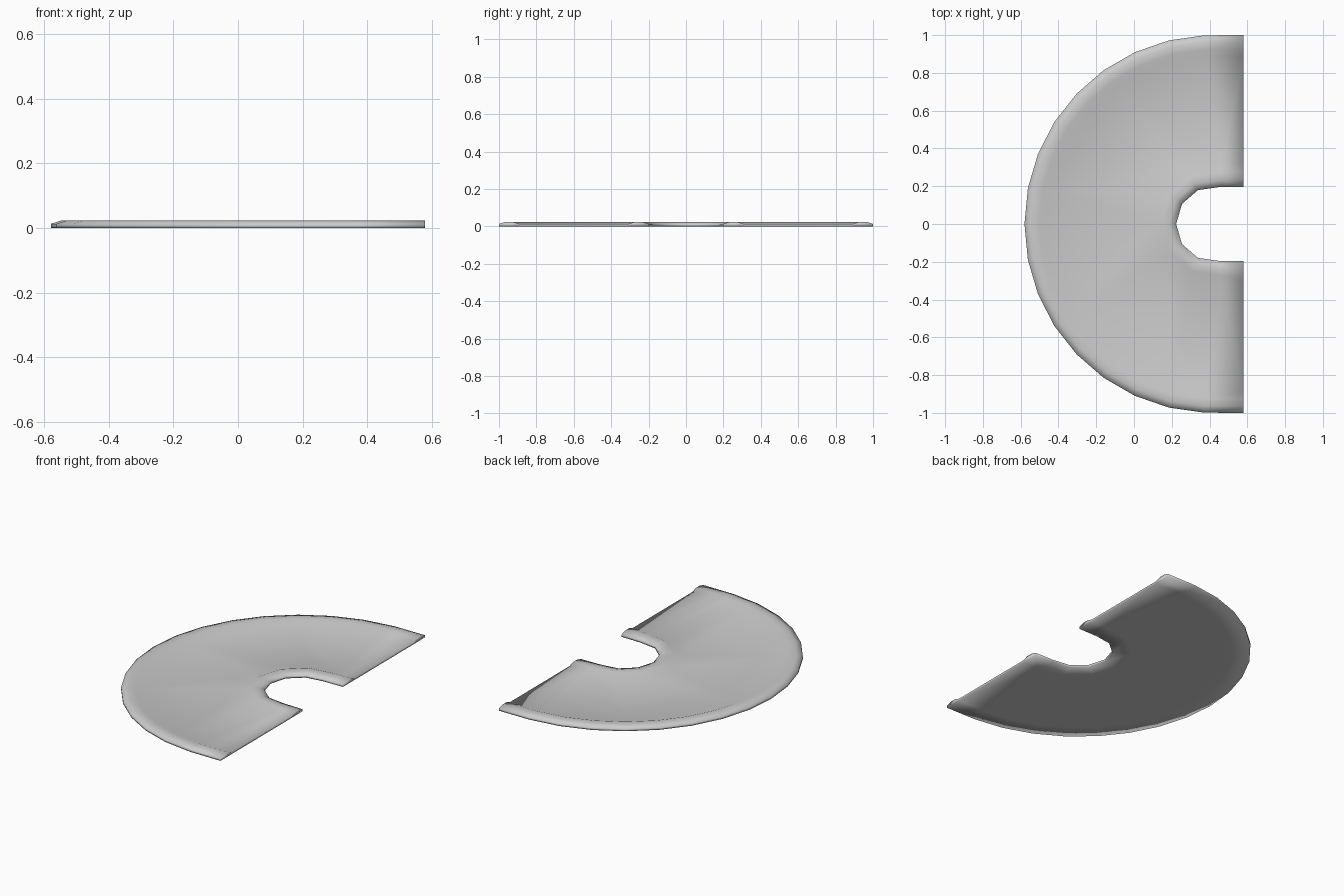
import bpy, bmesh, math

if "Cube" in bpy.data.objects:
    bpy.data.objects.remove(bpy.data.objects["Cube"])

END_X = 0.58      # straight cut end
CX = 0.42         # centre of the arcs

mat = bpy.data.materials.new("light grey")
mat.diffuse_color = (0.6, 0.6, 0.6, 1)
mat.use_nodes = True
mat.node_tree.nodes["Principled BSDF"].inputs["Base Color"].default_value = mat.diffuse_color

bm = bmesh.new()


def ring(r, z, half, step):
    """Half-round row of vertices with straight ends running to the cut."""
    pts = [(END_X, r)]
    for i in range(half, -half - 1, -1):
        a = math.radians(i * step)
        pts.append((CX - r * math.cos(a), r * math.sin(a)))
    pts.append((END_X, -r))
    return [bm.verts.new((x, y, z)) for x, y in pts]


def rim(profile, half, step):
    """Raised lip swept along the arc, closed underneath and at both ends."""
    rows = [ring(r, z, half, step) for r, z in profile]
    for k, a in enumerate(rows):
        b = rows[(k + 1) % len(rows)]
        if k == len(rows) - 2:
            continue                      # side that joins the floor plate
        for i in range(len(a) - 1):
            bm.faces.new((a[i], a[i + 1], b[i + 1], b[i]))
    for e in (0, -1):
        bm.faces.new([row[e] for row in rows])
    return rows[-2], rows[-1]             # floor top row, floor bottom row


# Outer and inner lips
o_top, o_bot = rim([(1, 0), (1, .013), (.965, .024), (.925, .024),
                    (.89, .012), (.89, 0)], 8, 360 / 33)
i_top, i_bot = rim([(.197, 0), (.197, .013), (.235, .024), (.275, .024),
                    (.31, .012), (.31, 0)], 3, 360 / 11)

# Flat floor between the lips, with a straight strip beside each cut end
for o, i in ((o_top, i_top), (o_bot, i_bot)):
    bm.faces.new((o[0], o[1], i[1], i[0]))
    bm.faces.new((o[-1], o[-2], i[-2], i[-1]))
    n, m = len(o) // 2, len(i) // 2
    bm.faces.new(o[1:n + 1] + i[m:0:-1])
    bm.faces.new(o[n:-1] + i[-2:m - 1:-1])

# Cut ends of the floor
for e in (0, -1):
    bm.faces.new((o_top[e], i_top[e], i_bot[e], o_bot[e]))

bmesh.ops.recalc_face_normals(bm, faces=bm.faces)
for f in bm.faces:
    f.smooth = True

mesh = bpy.data.meshes.new("half_ring_plate")
bm.to_mesh(mesh)
bm.free()
mesh.materials.append(mat)
obj = bpy.data.objects.new("half_ring_plate", mesh)
bpy.context.collection.objects.link(obj)
